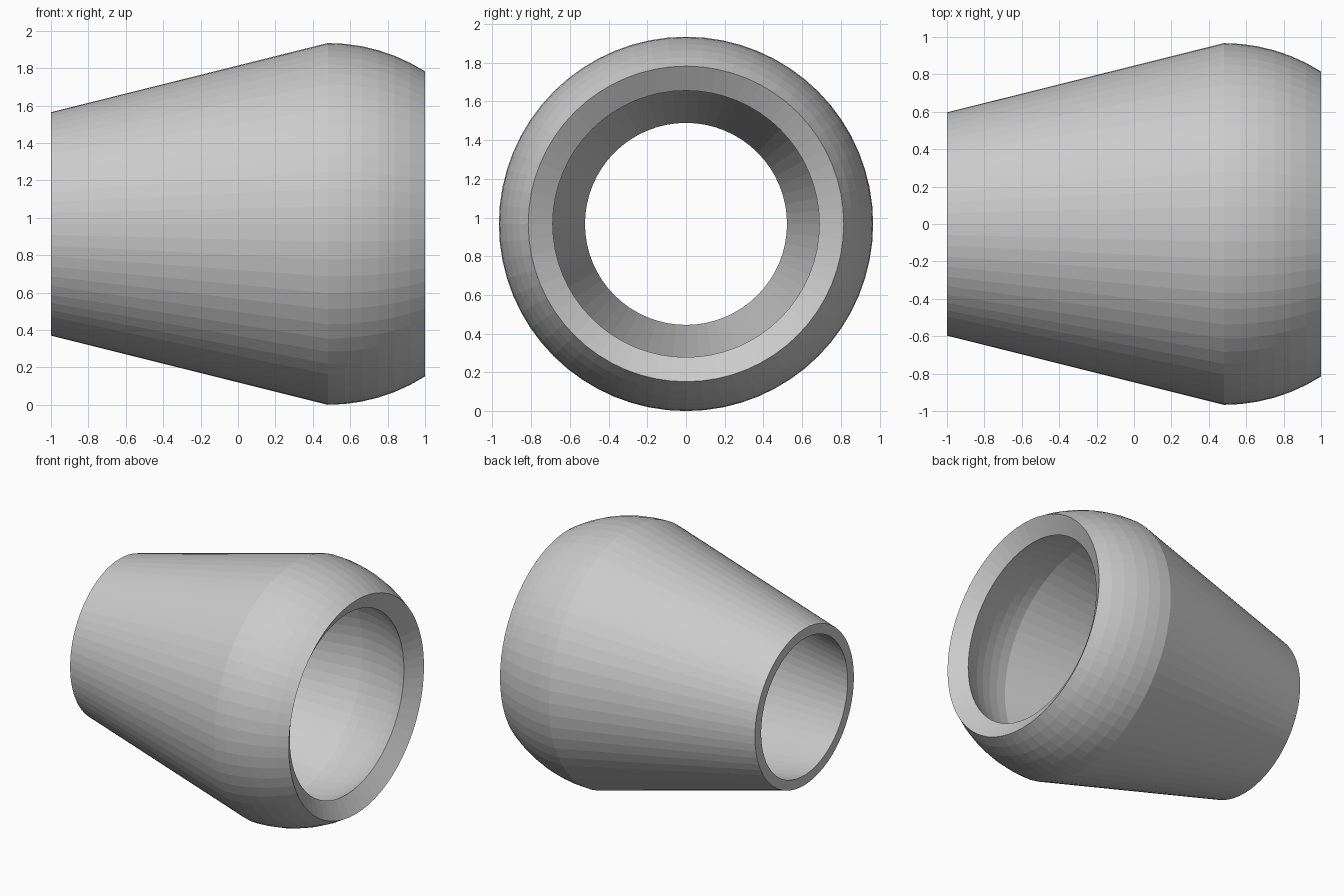
import bpy, bmesh, math

if "Cube" in bpy.data.objects:
    bpy.data.objects.remove(bpy.data.objects["Cube"])

SEGMENTS = 64
R_OUT, R_IN = 0.967, 0.817      # outer and inner dome radii
DOME_X = 0.48                   # dome centre along the axis
AXIS_Z = R_OUT
# Dome is cut along a radial line, so the rim slopes inward like a countersink
RIM_ANGLE = math.asin((1 - DOME_X) / R_OUT)


def dome(radius, steps=6):
    """Arc from the widest ring to the rim."""
    return [(DOME_X + radius * math.sin(RIM_ANGLE * i / steps),
             radius * math.cos(RIM_ANGLE * i / steps)) for i in range(steps + 1)]


# Closed wall section: outer cone and dome, sloped rim, inner dome and cone
section = [(-1, 0.597)] + dome(R_OUT) + dome(R_IN)[::-1] + [(-1, 0.522)]

# Revolve the section around the x axis
bm = bmesh.new()
rings = []
for s in range(SEGMENTS):
    a = 2 * math.pi * s / SEGMENTS
    rings.append([bm.verts.new((x, r * math.cos(a), AXIS_Z + r * math.sin(a)))
                  for x, r in section])
n = len(section)
for s in range(SEGMENTS):
    p, q = rings[s], rings[(s + 1) % SEGMENTS]
    for i in range(n):
        j = (i + 1) % n
        bm.faces.new((p[i], p[j], q[j], q[i]))
bmesh.ops.recalc_face_normals(bm, faces=bm.faces)

mesh = bpy.data.meshes.new("tapered_sleeve")
bm.to_mesh(mesh)
bm.free()

# Single plain grey material
grey = bpy.data.materials.new("light grey")
grey.diffuse_color = (0.6, 0.6, 0.6, 1)
grey.use_nodes = True
grey.node_tree.nodes["Principled BSDF"].inputs["Base Color"].default_value = grey.diffuse_color
mesh.materials.append(grey)
sleeve = bpy.data.objects.new("tapered_sleeve", mesh)
bpy.context.collection.objects.link(sleeve)
